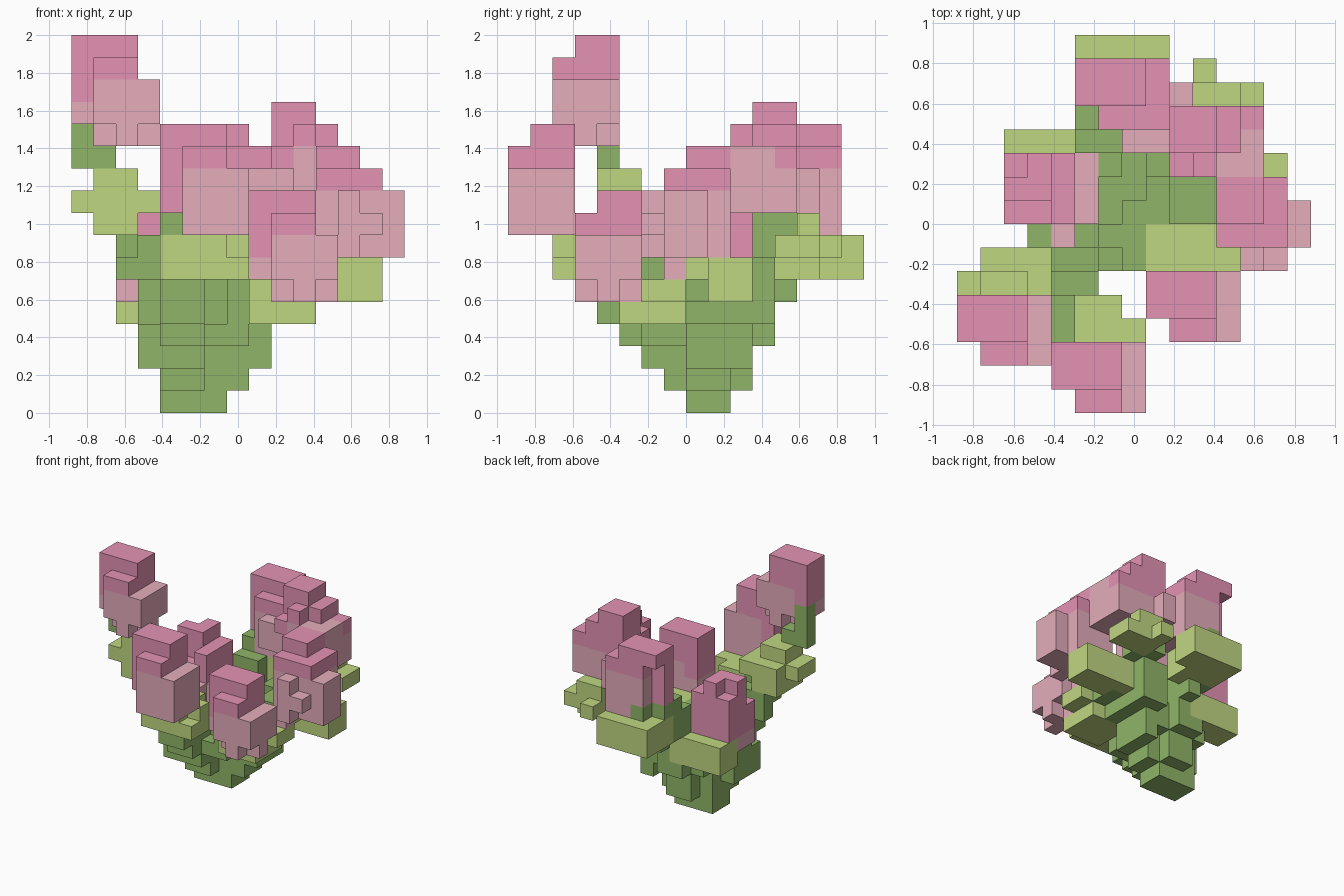
import bpy
import bmesh
from mathutils import Vector

if "Cube" in bpy.data.objects:
    bpy.data.objects.remove(bpy.data.objects["Cube"], do_unlink=True)

UNIT = 2 / 17
ORIGIN = Vector((-7.5, -8, 0))
COLOURS = {
    "deep_pink": (0.78, 0.29, 0.45),
    "pale_pink": (0.78, 0.42, 0.50),
    "stem_green": (0.28, 0.46, 0.14),
    "leaf_green": (0.53, 0.68, 0.22),
}
PINK, PALE, STEM, LEAF = range(len(COLOURS))
materials = []
for label, colour in COLOURS.items():
    mat = bpy.data.materials.new(label)
    mat.use_nodes = True
    mat.diffuse_color = (*colour, 1)
    shader = mat.node_tree.nodes["Principled BSDF"]
    shader.inputs["Base Color"].default_value = (*colour, 1)
    shader.inputs["Roughness"].default_value = 0.9
    materials.append(mat)

cells = {}


def box(part, mat, x, y, z):
    """Fill a block of grid cells for one part; later blocks win."""
    for i in range(*x):
        for j in range(*y):
            for k in range(*z):
                cells[i, j, k] = (part, mat)


def tulip(part, ox, oy, top, cup=True):
    """Blossom with a tall core, a front petal and a pale side petal."""
    low = top - 4 if cup else top - 5
    box(part, PALE, (ox, ox + 1), (oy + 1, oy + 3), (top - 4, top - 3))
    box(part, PINK, (ox, ox + 3), (oy + 1, oy + 3), (top - 3, top))
    box(part, PINK, (ox + 1, ox + 3), (oy, oy + 1), (top - 2, top - 1))
    box(part, PALE, (ox + 1, ox + 4), (oy, oy + 3), (low, top - 2))
    if cup:
        box(part, PALE, (ox + 1, ox + 4), (oy + 1, oy + 2), (low - 1, low))
        box(part, PALE, (ox + 2, ox + 3), (oy, oy + 3), (low - 1, low))


# Shared root of the bouquet
box("root", STEM, x=(4, 7), y=(8, 10), z=(0, 3))
box("root", STEM, x=(4, 8), y=(8, 10), z=(1, 3))
box("root", STEM, x=(4, 6), y=(7, 8), z=(1, 4))
box("root", STEM, x=(5, 7), y=(10, 11), z=(1, 4))
box("root", STEM, x=(4, 8), y=(8, 11), z=(3, 5))

# Stem, leaf and blossom: tall front right
box("tall_stem", STEM, x=(3, 5), y=(7, 9), z=(2, 6))
box("tall_stem", STEM, x=(3, 4), y=(7, 8), z=(6, 7))
box("tall_stem", STEM, x=(2, 4), y=(6, 7), z=(6, 8))
box("tall_stem", STEM, x=(2, 3), y=(5, 6), z=(7, 8))
box("tall_stem", STEM, x=(0, 2), y=(4, 5), z=(11, 12))
box("tall_leaf", LEAF, x=(1, 4), y=(4, 7), z=(9, 10))
box("tall_leaf", LEAF, x=(0, 1), y=(4, 6), z=(9, 10))
box("tall_leaf", LEAF, x=(1, 3), y=(4, 7), z=(8, 9))
box("tall_leaf", LEAF, x=(1, 3), y=(4, 6), z=(10, 11))
tulip("tall_blossom", 0, 2, top=17)
box("tall_stem", STEM, x=(0, 1), y=(4, 5), z=(11, 14))

# Front
box("front_stem", STEM, x=(3, 6), y=(6, 8), z=(2, 4))
box("front_stem", STEM, x=(6, 7), y=(7, 8), z=(4, 6))
box("front_stem", STEM, x=(4, 6), y=(5, 7), z=(3, 5))
box("front_stem", STEM, x=(4, 6), y=(4, 6), z=(4, 6))
box("front_leaf", LEAF, x=(4, 8), y=(2, 4), z=(6, 7))
box("front_leaf", LEAF, x=(4, 7), y=(2, 5), z=(7, 8))
box("front_leaf", LEAF, x=(7, 8), y=(3, 4), z=(7, 8))
tulip("front_blossom", 4, 0, top=13, cup=False)
box("front_blossom", PINK, x=(4, 5), y=(1, 3), z=(9, 10))
box("front_stem", STEM, x=(4, 5), y=(2, 5), z=(8, 9))
box("front_stem", STEM, x=(4, 5), y=(4, 5), z=(6, 9))

# Low front left
box("low_stem", STEM, x=(6, 8), y=(6, 9), z=(3, 4))
box("low_stem", STEM, x=(7, 8), y=(6, 9), z=(4, 6))
box("low_leaf", LEAF, x=(8, 12), y=(6, 8), z=(5, 6))
box("low_leaf", LEAF, x=(8, 11), y=(5, 8), z=(4, 5))
box("low_leaf", LEAF, x=(8, 9), y=(5, 6), z=(5, 6))
tulip("low_blossom", 8, 3, top=10)

# Left side
box("side_stem", STEM, x=(8, 9), y=(8, 11), z=(2, 4))
box("side_stem", STEM, x=(8, 10), y=(8, 11), z=(4, 6))
box("side_leaf", LEAF, x=(10, 14), y=(9, 11), z=(5, 7))
box("side_leaf", LEAF, x=(11, 12), y=(8, 9), z=(6, 7))
box("side_stem", STEM, x=(9, 11), y=(8, 10), z=(5, 7))
box("side_blossom", PALE, x=(11, 14), y=(7, 10), z=(7, 10))
box("side_blossom", PALE, x=(14, 15), y=(7, 9), z=(7, 10))
box("side_blossom", PALE, x=(12, 13), y=(6, 7), z=(7, 10))
box("side_blossom", PALE, x=(13, 14), y=(6, 7), z=(8, 9))
box("side_blossom", PALE, x=(11, 12), y=(7, 8), z=(6, 7))
box("side_blossom", PINK, x=(11, 14), y=(7, 10), z=(10, 11))
box("side_blossom", PINK, x=(11, 13), y=(8, 10), z=(11, 12))

# Back left
box("corner_stem", STEM, x=(8, 10), y=(10, 12), z=(4, 7))
box("corner_stem", STEM, x=(9, 11), y=(11, 13), z=(7, 9))
box("corner_leaf", LEAF, x=(10, 13), y=(12, 14), z=(7, 8))
box("corner_leaf", LEAF, x=(10, 12), y=(13, 14), z=(8, 9))
box("corner_leaf", LEAF, x=(10, 11), y=(14, 15), z=(7, 8))
box("corner_blossom", PINK, x=(9, 12), y=(11, 13), z=(10, 13))
box("corner_blossom", PINK, x=(9, 11), y=(11, 13), z=(13, 14))
box("corner_blossom", PINK, x=(9, 11), y=(10, 11), z=(11, 12))
box("corner_blossom", PINK, x=(10, 11), y=(10, 11), z=(12, 13))
box("corner_blossom", PINK, x=(12, 13), y=(12, 13), z=(11, 12))
box("corner_blossom", PALE, x=(10, 13), y=(10, 13), z=(9, 11))
box("corner_blossom", PALE, x=(10, 13), y=(10, 12), z=(11, 12))
box("corner_blossom", PALE, x=(9, 10), y=(11, 14), z=(9, 11))

# Back
box("back_stem", STEM, x=(5, 7), y=(10, 12), z=(3, 7))
box("back_stem", STEM, x=(5, 7), y=(11, 13), z=(6, 8))
box("back_stem", STEM, x=(6, 7), y=(11, 13), z=(5, 6))
box("back_leaf", LEAF, x=(5, 9), y=(14, 16), z=(6, 8))
box("back_leaf", LEAF, x=(5, 8), y=(13, 14), z=(6, 8))
box("back_leaf", LEAF, x=(7, 8), y=(12, 13), z=(6, 8))
box("back_blossom", PALE, x=(6, 9), y=(12, 15), z=(8, 11))
box("back_blossom", PALE, x=(7, 9), y=(11, 12), z=(9, 11))
box("back_blossom", PINK, x=(5, 6), y=(13, 14), z=(9, 12))
box("back_blossom", PINK, x=(6, 9), y=(12, 15), z=(11, 12))
box("back_blossom", PINK, x=(5, 8), y=(13, 15), z=(12, 13))
box("back_stem", STEM, x=(6, 7), y=(13, 15), z=(8, 9))
box("back_stem", STEM, x=(5, 6), y=(12, 14), z=(8, 9))

# Right side bud
box("bud_leaf", LEAF, x=(2, 5), y=(10, 11), z=(4, 6))
box("bud_leaf", LEAF, x=(2, 6), y=(11, 12), z=(4, 6))
box("bud", PALE, x=(2, 6), y=(8, 10), z=(5, 7))
box("bud", PALE, x=(3, 6), y=(10, 11), z=(6, 7))
box("bud", PALE, x=(4, 5), y=(7, 8), z=(5, 7))
box("bud", PINK, x=(2, 5), y=(8, 11), z=(6, 8))
box("bud", PINK, x=(4, 5), y=(8, 11), z=(8, 9))
box("bud", PINK, x=(2, 4), y=(9, 11), z=(8, 9))
box("bud", PINK, x=(2, 4), y=(9, 10), z=(9, 10))
box("bud", PINK, x=(3, 4), y=(10, 11), z=(9, 10))

# Skin every part with its exposed faces
AXES = [Vector(a) for a in ((1, 0, 0), (0, 1, 0), (0, 0, 1))]
for part in sorted({owner for owner, _ in cells.values()}):
    bm = bmesh.new()
    for cell, (owner, mat) in cells.items():
        if owner != part:
            continue
        centre = Vector(cell) + Vector((0.5, 0.5, 0.5)) + ORIGIN
        for a in range(3):
            u, v = AXES[(a + 1) % 3] / 2, AXES[(a + 2) % 3] / 2
            for sign in (-1, 1):
                normal = AXES[a] * sign
                if tuple(int(c) for c in Vector(cell) + normal) in cells:
                    continue
                mid = centre + normal / 2
                ring = [mid - u - v, mid + u - v, mid + u + v, mid - u + v]
                face = bm.faces.new([bm.verts.new(p * UNIT) for p in ring[::sign]])
                face.material_index = mat
    bmesh.ops.remove_doubles(bm, verts=bm.verts, dist=UNIT / 100)
    bmesh.ops.dissolve_limit(bm, angle_limit=0.01, verts=bm.verts,
                             edges=bm.edges, delimit={"MATERIAL"})
    mesh = bpy.data.meshes.new(part)
    bm.to_mesh(mesh)
    bm.free()
    for mat in materials:
        mesh.materials.append(mat)
    bpy.context.collection.objects.link(bpy.data.objects.new(part, mesh))
